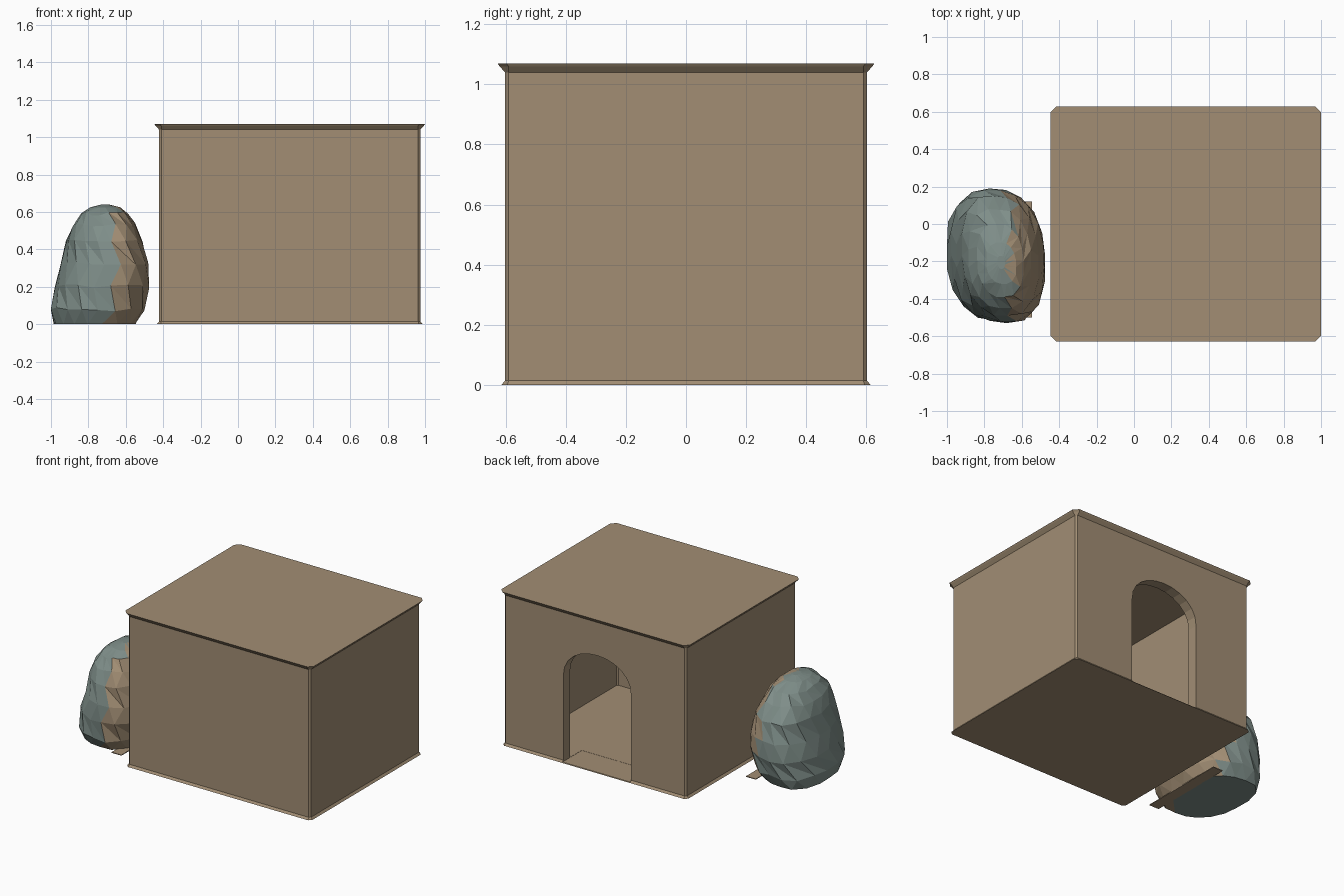
import bpy, bmesh, math, random
from mathutils import Vector

if "Cube" in bpy.data.objects:
    bpy.data.objects.remove(bpy.data.objects["Cube"])

random.seed(4)


def material(name, color):
    m = bpy.data.materials.new(name)
    m.diffuse_color = (*color, 1)
    m.use_nodes = True
    m.node_tree.nodes["Principled BSDF"].inputs["Base Color"].default_value = m.diffuse_color
    return m


clay = material("clay", (0.36, 0.27, 0.175))
stone = material("stone", (0.21, 0.27, 0.25))


def make(name, rings, mats):
    """Loft closed rings of points and cap both ends."""
    bm = bmesh.new()
    loops = [[bm.verts.new(p) for p in ring] for ring in rings]
    for a, b in zip(loops, loops[1:]):
        n = len(a)
        for i in range(n):
            bm.faces.new((a[i], a[(i + 1) % n], b[(i + 1) % n], b[i]))
    bm.faces.new(loops[0])
    bm.faces.new(loops[-1])
    bmesh.ops.recalc_face_normals(bm, faces=bm.faces)
    me = bpy.data.meshes.new(name)
    bm.to_mesh(me)
    bm.free()
    for m in mats:
        me.materials.append(m)
    ob = bpy.data.objects.new(name, me)
    bpy.context.collection.objects.link(ob)
    return ob


def rect(x0, x1, y0, y1, z, c):
    """Rectangle ring with chamfered corners."""
    return [(x0 + c, y0, z), (x1 - c, y0, z), (x1, y0 + c, z), (x1, y1 - c, z),
            (x1 - c, y1, z), (x0 + c, y1, z), (x0, y1 - c, z), (x0, y0 + c, z)]


def cut(target, cutter):
    mod = target.modifiers.new("cut", "BOOLEAN")
    mod.operation = "DIFFERENCE"
    mod.solver = "EXACT"
    mod.object = cutter
    bpy.context.view_layer.objects.active = target
    bpy.ops.object.modifier_apply(modifier=mod.name)
    bpy.data.objects.remove(cutter)


# Hut shell: upright walls, slightly flared foot, flared roof lip
profile = [(0, 0.012, 0.02), (0.015, 0, 0.012), (1.04, 0, 0.012),
           (1.06, 0.018, 0.03), (1.07, 0.025, 0.03)]
hut = make("hut_shell", [rect(-0.422 - o, 0.975 + o, -0.602 - o, 0.602 + o, z, c)
                         for z, o, c in profile], [clay])

# Hollow room
cut(hut, make("room_cutter", [rect(-0.345, 0.895, -0.525, 0.53, z, 0.01)
                              for z in (0.006, 1.045)], [clay]))

# Arched doorway in the back wall
arch = [(0.0, 0.005), (0.52, 0.005)]
for i in range(13):
    a = math.pi * i / 12
    arch.append((0.26 + 0.26 * math.cos(a), 0.60 + 0.21 * math.sin(a) ** 0.9))
cut(hut, make("door_cutter", [[(x, y, z) for x, z in arch] for y in (0.4, 0.8)], [clay]))

# Boulder beside the hut: z, x range, y range
levels = [(0, -0.985, -0.55, -0.47, 0.12), (0.08, -1.0, -0.50, -0.52, 0.16),
          (0.2, -0.98, -0.475, -0.53, 0.19), (0.32, -0.95, -0.48, -0.52, 0.18),
          (0.44, -0.92, -0.51, -0.49, 0.15), (0.53, -0.885, -0.55, -0.45, 0.08),
          (0.59, -0.84, -0.59, -0.39, 0.0), (0.625, -0.79, -0.63, -0.32, -0.1),
          (0.64, -0.73, -0.69, -0.24, -0.17)]
rings = []
for k, (z, x0, x1, y0, y1) in enumerate(levels):
    ring = []
    for i in range(18):
        a = 2 * math.pi * (i + 0.5 * (k % 2)) / 18
        r = 1 + max(0, -0.13 * math.sin(2 * a)) + random.uniform(-0.02, 0.02)
        x = (x0 + x1) / 2 + (x1 - x0) / 2 * r * math.cos(a)
        y = (y0 + y1) / 2 + (y1 - y0) / 2 * r * math.sin(a)
        dz = random.uniform(-0.012, 0.012) if 0 < k < 7 else 0
        ring.append((min(max(x, x0), x1), min(max(y, y0), y1), z + dz))
    # odd rings are turned half a step, so shift them for even facets
    rings.append(ring[-(k // 2):] + ring[:-(k // 2)] if k // 2 else ring)
rock = make("boulder", rings, [stone, clay])
bm = bmesh.new()
bm.from_mesh(rock.data)
bmesh.ops.triangulate(bm, faces=bm.faces)
# Clay-coloured facets on the side facing the hut
for f in bm.faces:
    c = f.calc_center_median()
    if c.x > -0.655 + random.uniform(-0.03, 0.03):
        f.material_index = 1
bm.to_mesh(rock.data)
bm.free()

# Thin strip on the ground under the boulder
make("ground_strip", [rect(-0.62, -0.545, -0.50, 0.12, z, 0.001)
                      for z in (0, 0.005)], [clay])
